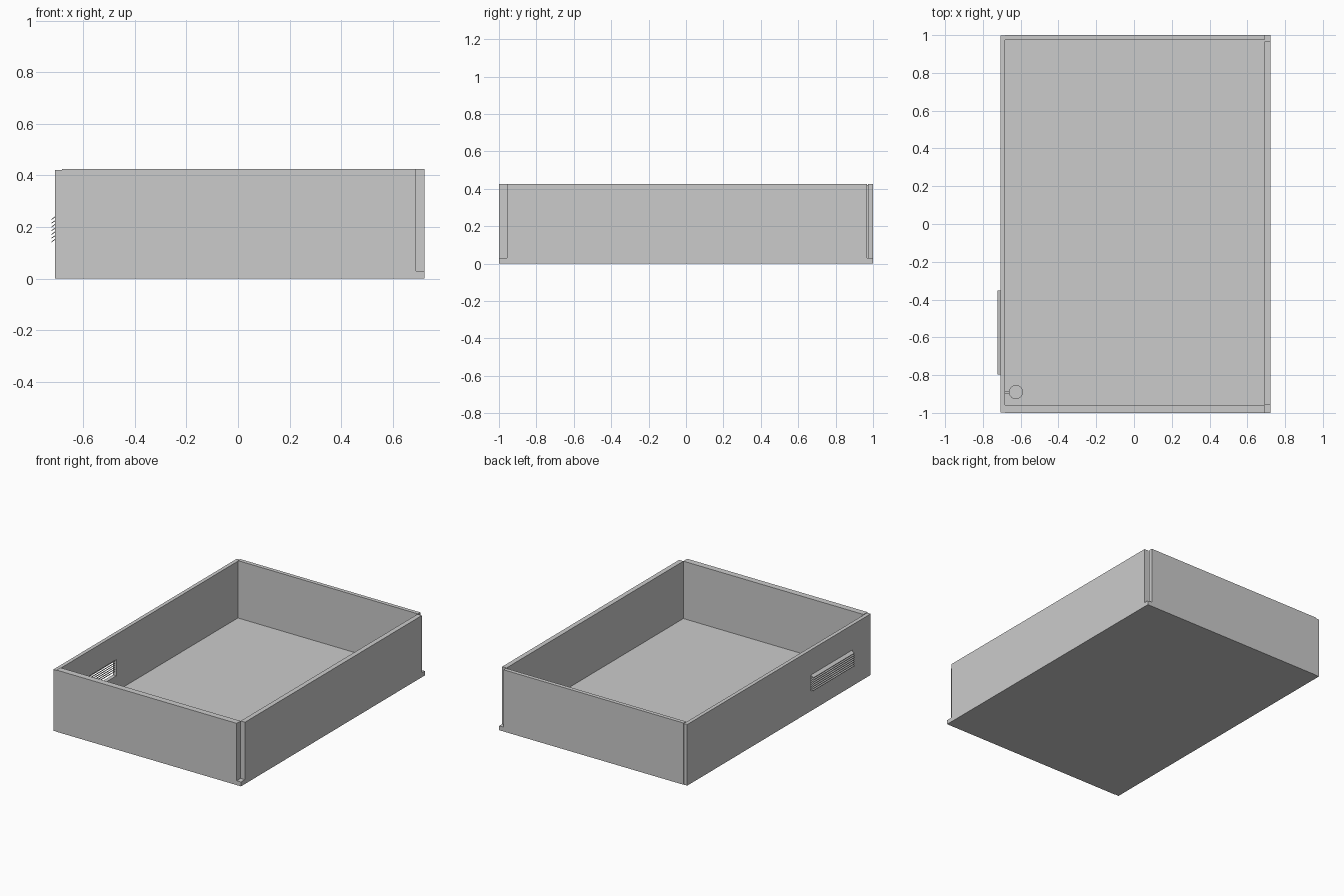
import bpy, bmesh
from mathutils import Vector

if "Cube" in bpy.data.objects:
    bpy.data.objects.remove(bpy.data.objects["Cube"])


def prism(name, pts, y0, y1):
    """Extrude an x-z profile along y."""
    bm = bmesh.new()
    face = bm.faces.new([bm.verts.new((x, y0, z)) for x, z in pts])
    ext = bmesh.ops.extrude_face_region(bm, geom=[face])
    verts = [v for v in ext["geom"] if isinstance(v, bmesh.types.BMVert)]
    bmesh.ops.translate(bm, verts=verts, vec=Vector((0, y1 - y0, 0)))
    bmesh.ops.recalc_face_normals(bm, faces=bm.faces)
    mesh = bpy.data.meshes.new(name)
    bm.to_mesh(mesh)
    bm.free()
    ob = bpy.data.objects.new(name, mesh)
    bpy.context.collection.objects.link(ob)
    return ob


def box(name, x0, x1, y0, y1, z0, z1):
    return prism(name, [(x0, z0), (x1, z0), (x1, z1), (x0, z1)], y0, y1)


def cut(target, cutter):
    mod = target.modifiers.new("cut", 'BOOLEAN')
    mod.operation = 'DIFFERENCE'
    mod.solver = 'EXACT'
    mod.object = cutter
    bpy.context.view_layer.objects.active = target
    bpy.ops.object.modifier_apply(modifier=mod.name)
    bpy.data.objects.remove(cutter)


# Floor with front, back and right walls, open on the left
FLOOR, TOP = 0.03, 0.425
shell = box("floor_and_walls", -0.682, 0.723, -1, 1, 0, TOP)
cut(shell, box("room_cutter", -0.8, 0.69, -0.957, 0.973, FLOOR, 1))

# Notched outer corners on the right side
cut(shell, box("front_notch_cutter", 0.69, 0.8, -1.1, -0.957, FLOOR, 1))
cut(shell, box("back_notch_cutter", 0.69, 0.8, 0.967, 1.1, FLOOR, 1))

# Left wall with vent opening
Y0, Y1 = -0.80, -0.35
left_wall = box("left_wall", -0.708, -0.682, -0.998, 0.998, 0, 0.421)
cut(left_wall, box("vent_cutter", -0.9, -0.5, Y0, Y1, 0.137, 0.248))

# Sloping vent slats
for i in range(7):
    z = 0.14 + i * 0.0145
    prism(f"vent_slat_{i + 1}",
          [(-0.723, z), (-0.692, z + 0.022), (-0.692, z + 0.026), (-0.723, z + 0.004)],
          Y0 + 0.002, Y1 - 0.002)

# Small round fitting on an arm in the front left corner
CX, CY = -0.625, -0.89
for name, radius, z, depth in (("fitting_body", 0.037, 0.33, 0.03),
                               ("fitting_lens", 0.029, 0.325, 0.046)):
    bpy.ops.mesh.primitive_cylinder_add(vertices=32, radius=radius, depth=depth,
                                        location=(CX, CY, z))
    bpy.context.object.name = name
    bpy.ops.object.shade_smooth_by_angle()
box("fitting_arm", -0.682, CX - 0.03, CY - 0.007, CY + 0.007, 0.323, 0.337)
